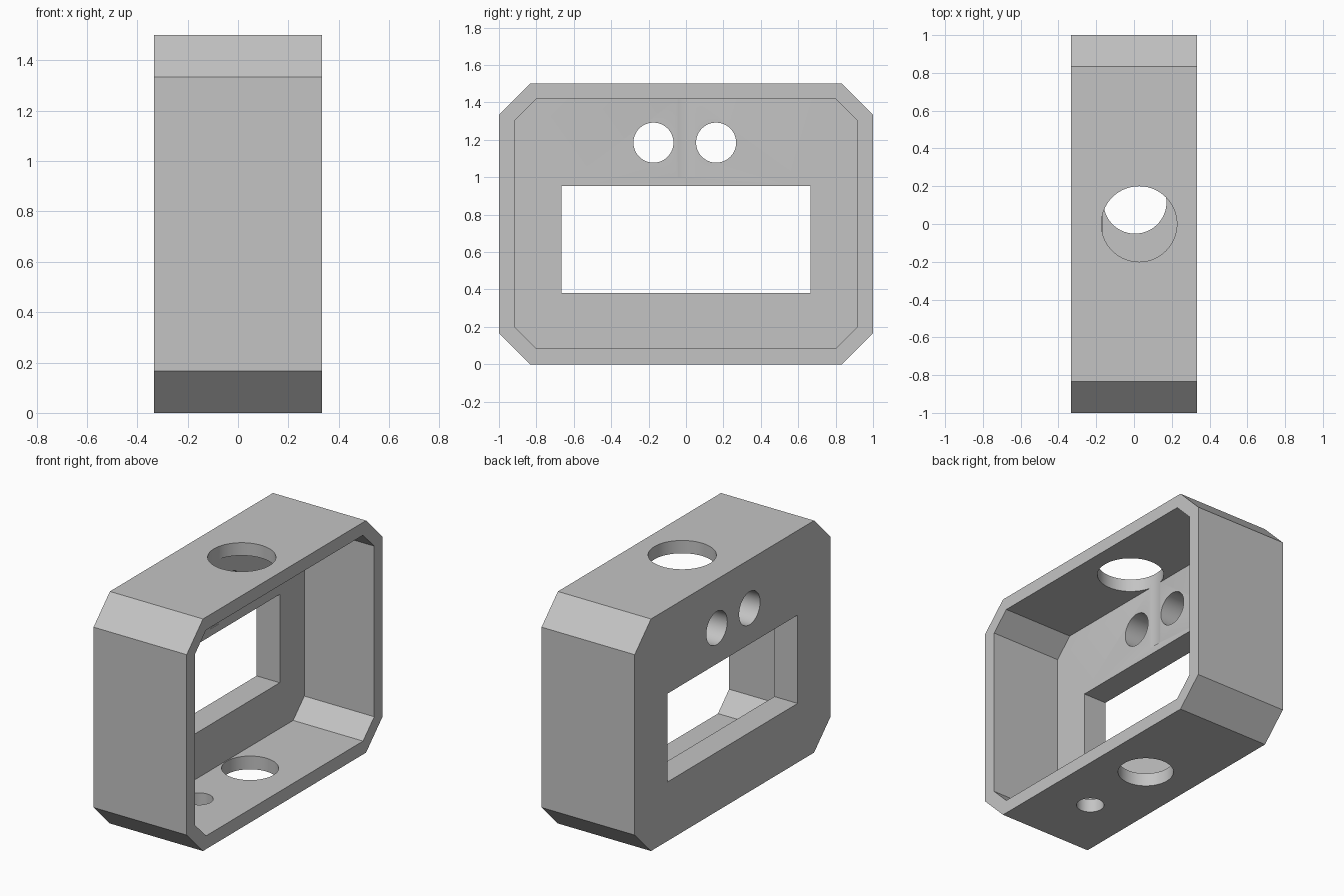
import bpy
import bmesh
import math
from mathutils import Matrix

cube = bpy.data.objects.get("Cube")
if cube:
    bpy.data.objects.remove(cube, do_unlink=True)

grey = bpy.data.materials.new("mid grey")
grey.use_nodes = True
colour = (0.55, 0.55, 0.55, 1)
grey.diffuse_color = colour
grey.node_tree.nodes["Principled BSDF"].inputs["Base Color"].default_value = colour


def make_object(name, bm):
    bmesh.ops.recalc_face_normals(bm, faces=bm.faces)
    mesh = bpy.data.meshes.new(name)
    bm.to_mesh(mesh)
    bm.free()
    mesh.materials.append(grey)
    obj = bpy.data.objects.new(name, mesh)
    bpy.context.collection.objects.link(obj)
    return obj


def prism(name, half_y, z0, z1, chamfer, x0, x1):
    """Rectangle in the y-z plane with cut corners, extruded along x."""
    c = chamfer
    right = [(half_y - c, z0), (half_y, z0 + c), (half_y, z1 - c), (half_y - c, z1)]
    if c == 0:
        right = [(half_y, z0), (half_y, z1)]
    outline = right + [(-y, z) for y, z in reversed(right)]
    bm = bmesh.new()
    face = bm.faces.new([bm.verts.new((x0, y, z)) for y, z in outline])
    new = bmesh.ops.extrude_face_region(bm, geom=[face])["geom"]
    verts = [v for v in new if isinstance(v, bmesh.types.BMVert)]
    bmesh.ops.translate(bm, verts=verts, vec=(x1 - x0, 0, 0))
    return make_object(name, bm)


def cylinder(name, centre, radius, length, along_x=False):
    turn = Matrix.Rotation(math.pi / 2, 4, 'Y') if along_x else Matrix()
    bm = bmesh.new()
    bmesh.ops.create_cone(bm, cap_ends=True, segments=96, radius1=radius,
                          radius2=radius, depth=length,
                          matrix=Matrix.Translation(centre) @ turn)
    return make_object(name, bm)


# Chamfered housing, open on one broad side
housing = prism("housing", 1, 0, 1.5, 0.167, -0.333, 0.333)

cutters = [
    prism("cavity_cutter", 0.916, 0.086, 1.417, 0.114, -0.167, 0.5),
    prism("window_cutter", 0.665, 0.382, 0.953, 0, -0.5, 0),
    # Top port reaches down far enough to graze the rear wall
    cylinder("top_port_cutter", (0.027, 0, 1.3), 0.2, 0.6),
    cylinder("bottom_port_cutter", (0.005, 0.116, 0), 0.167, 0.4),
    cylinder("small_bottom_port_cutter", (0.005, -0.405, 0), 0.083, 0.4),
]
# Pair of round holes above the window
for y in (-0.174, 0.161):
    cutters.append(cylinder("round_hole_cutter", (-0.25, y, 1.185), 0.107, 0.3, True))

# Cut every opening, then discard the cutters
bpy.context.view_layer.objects.active = housing
for cutter in cutters:
    cutter.hide_render = True
    mod = housing.modifiers.new(cutter.name, 'BOOLEAN')
    mod.operation = 'DIFFERENCE'
    mod.solver = 'EXACT'
    mod.object = cutter
    bpy.ops.object.modifier_apply(modifier=mod.name)
    bpy.data.objects.remove(cutter, do_unlink=True)

# Round bores, crisp edges
bpy.ops.object.select_all(action='DESELECT')
housing.select_set(True)
bpy.ops.object.shade_smooth_by_angle(angle=math.radians(30))
